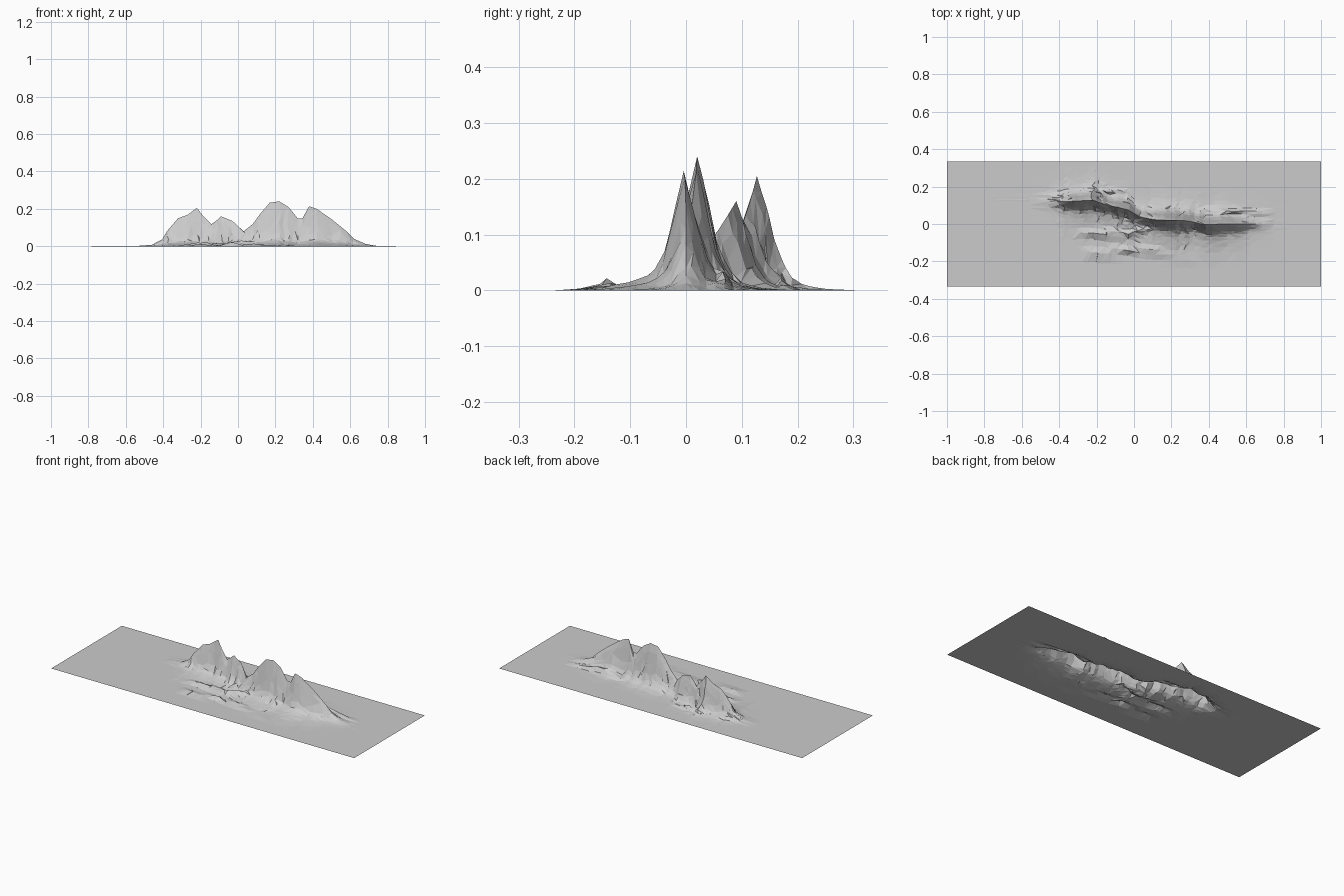
import bpy, bmesh, math, random

random.seed(4)

# Crest of the main range: x, y, height
CREST = [(-1, .12, 0), (-.56, .12, 0), (-.46, .12, .008), (-.41, .12, .03), (-.38, .12, .08),
         (-.32, .122, .15), (-.27, .125, .168), (-.22, .127, .205), (-.185, .115, .16),
         (-.14, .10, .115), (-.09, .09, .16), (-.03, .075, .135), (.03, .04, .08),
         (.08, .028, .12), (.12, .022, .175), (.17, .02, .233), (.22, .02, .24),
         (.27, .018, .21), (.32, .01, .148), (.345, .004, .15), (.38, -.004, .214),
         (.42, -.002, .2), (.5, 0, .145), (.58, 0, .08), (.62, 0, .04), (.68, 0, .013),
         (.75, 0, 0), (1, 0, 0)]
# Cross-section of the range: signed distance from the crest, share of height
SECTION = [(-.5, 0), (-.2, 0), (-.13, .025), (-.08, .08), (-.05, .15), (-.032, .32), (-.016, .68),
           (0, 1), (.015, .75), (.03, .36), (.045, .18), (.065, .06), (.1, .015), (.15, 0), (.5, 0)]
# Low side ridges: x0, y0, x1, y1, height, half width
SPURS = [(-.27, -.045, 0, -.055, .025, .03),
         (-.05, -.06, .12, -.01, .035, .03),
         (-.22, -.15, .13, -.135, .022, .022),
         (.0, -.15, .32, -.185, .008, .03),
         (.36, .075, .66, .06, .035, .025),
         (-.42, .155, -.08, .175, .03, .022)]


def lerp(table, x, k=1):
    for a, b in zip(table, table[1:]):
        if x <= b[0]:
            t = (x - a[0]) / (b[0] - a[0])
            return a[k] + t * (b[k] - a[k])
    return table[-1][k]


def height(x, y, gully):
    d = y - lerp(CREST, x)
    h = lerp(CREST, x, 2) * lerp(SECTION, d / gully)
    for x0, y0, x1, y1, top, w in SPURS:
        t = (x - x0) / (x1 - x0)
        if -.2 < t < 1.2:
            e = abs(y - (y0 + t * (y1 - y0))) / w
            fade = max(0, 1 - (abs(t - .5) / .7) ** 2)
            h = max(h, top * fade * max(0, 1 - e) ** 1.2)
    return h


# Columns include every crest point; rows are denser near the crest
xs = sorted({p[0] for p in CREST} | {-.8, -.35, -.295, -.245, -.2, -.16, -.115, -.06, 0, .055,
                                      .1, .145, .195, .245, .295, .46, .54, .65, .85})
offs = [.012, .025, .038, .052, .068, .085, .105, .125, .15, .175, .2, .24, .29]
rows = [-.333] + [-o for o in reversed(offs)] + [0] + offs + [.333]

bm = bmesh.new()
grid = []
for i, x in enumerate(xs):
    gully = {s: random.uniform(.8, 1.25) for s in (-1, 1)}
    col = []
    for v in rows:
        y = v + lerp(CREST, x) * (1 - abs(v) / .333)
        inner = 0 < abs(v) < .3 and abs(x) < .8
        px = x + (random.uniform(-.011, .011) if inner else 0)
        if inner:
            y += random.uniform(-.003, .003)
        col.append(bm.verts.new((px, y, height(px, y, gully[1 if v > 0 else -1]))))
    grid.append(col)

# Faceted triangles with random diagonals
for a, b in zip(grid, grid[1:]):
    for j in range(len(rows) - 1):
        q = [a[j], b[j], b[j + 1], a[j + 1]]
        k = random.randint(0, 1)
        q = q[k:] + q[:k]
        bm.faces.new((q[0], q[1], q[2]))
        bm.faces.new((q[0], q[2], q[3]))

mesh = bpy.data.meshes.new("mountain_terrain")
bm.to_mesh(mesh)
bm.free()
bpy.context.collection.objects.link(bpy.data.objects.new("mountain_terrain", mesh))
